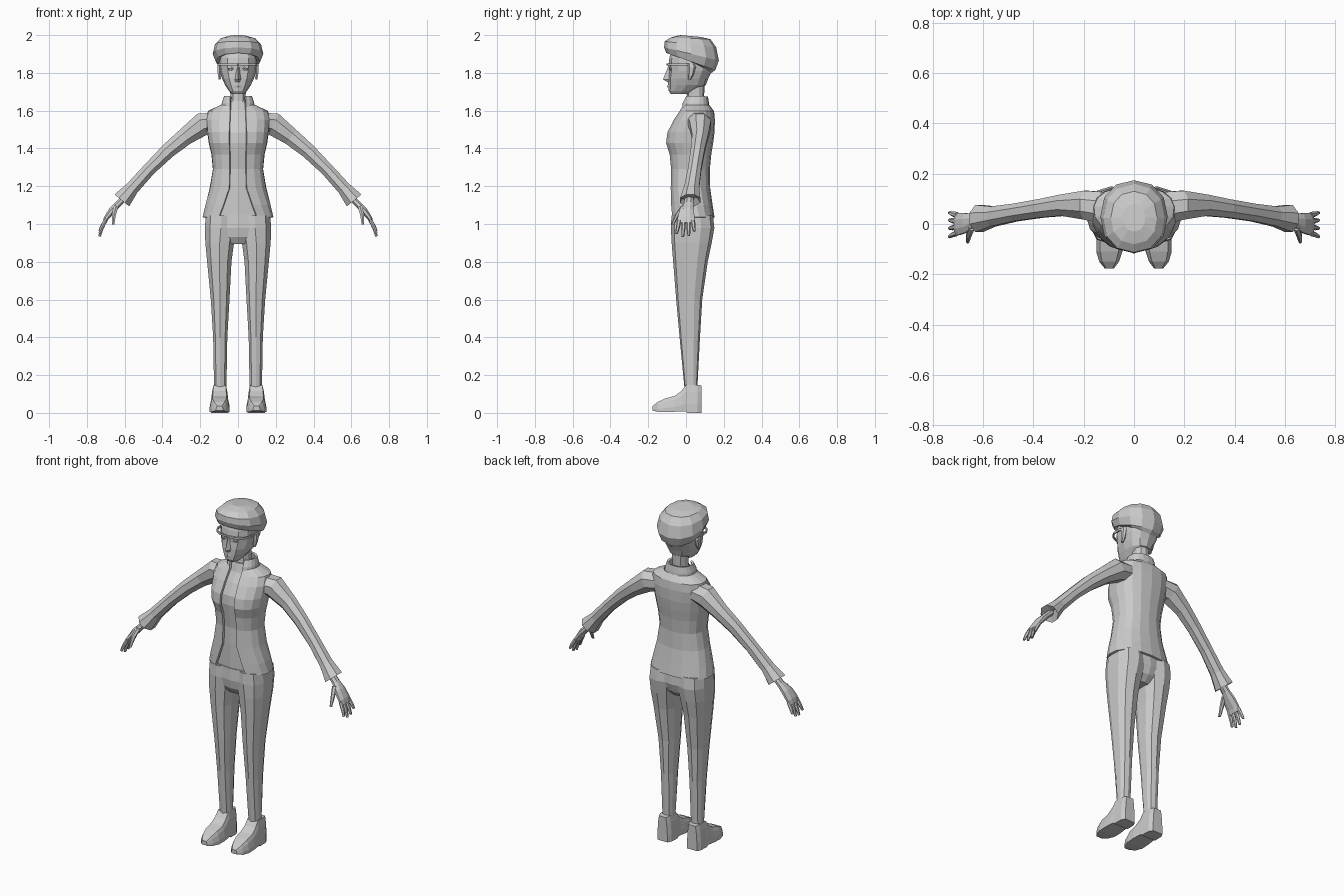
import bpy, bmesh, math
from mathutils import Vector

grey = bpy.data.materials.new("plain_grey")
grey.diffuse_color = (0.6, 0.6, 0.6, 1)


def loft(name, rings, closed=True, caps=True, mirror=False, thick=0):
    """Skin a list of equal-length point rings."""
    bm = bmesh.new()
    vs = [[bm.verts.new(p) for p in r] for r in rings]
    n = len(rings[0])
    for a, b in zip(vs, vs[1:]):
        for i in range(n if closed else n - 1):
            j = (i + 1) % n
            bm.faces.new((a[i], a[j], b[j], b[i]))
    if caps and closed:
        bm.faces.new(vs[0])
        bm.faces.new(vs[-1])
    bmesh.ops.recalc_face_normals(bm, faces=bm.faces)
    me = bpy.data.meshes.new(name)
    bm.to_mesh(me)
    bm.free()
    ob = bpy.data.objects.new(name, me)
    bpy.context.collection.objects.link(ob)
    me.materials.append(grey)
    if thick:
        m = ob.modifiers.new("thickness", 'SOLIDIFY')
        m.thickness, m.offset = thick, 0
    if mirror:
        m = ob.modifiers.new("mirror", 'MIRROR')
        m.use_clip = False
        m.use_mirror_merge = False
    return ob


def powr(v, e):
    return math.copysign(abs(v) ** e, v)


def oval(z, rx, yf, yb, n=12, x=0, e=0.85, zb=None):
    """Rounded ring; zb tilts the ring so its back sits at another height."""
    zb = z if zb is None else zb
    pts = []
    for i in range(n):
        t = 2 * math.pi * i / n
        c = powr(math.cos(t), e)
        pts.append((x + rx * powr(math.sin(t), e), (yf + yb) / 2 - (yb - yf) / 2 * c,
                    (z + zb) / 2 + (z - zb) / 2 * c))
    return pts


def open_oval(z, rx, yf, yb, gap, n=16, e=0.85, zb=None):
    """Ring left open at the front between x = -gap and x = gap."""
    zb = z if zb is None else zb
    t0 = math.asin((gap / rx) ** (1 / e))
    pts = []
    for i in range(n + 1):
        t = t0 + (2 * math.pi - 2 * t0) * i / n
        c = powr(math.cos(t), e)
        pts.append((rx * powr(math.sin(t), e), (yf + yb) / 2 - (yb - yf) / 2 * c,
                    (z + zb) / 2 + (z - zb) / 2 * c))
    return pts


def tube(name, path, n=8):
    """Mirrored limb: path of (x, y, z, half thickness, half depth)."""
    rings = []
    for i, (x, y, z, a, b) in enumerate(path):
        p, q = path[max(i - 1, 0)], path[min(i + 1, len(path) - 1)]
        d = Vector((q[0] - p[0], 0, q[2] - p[2])).normalized()
        u = Vector((-d.z, 0, d.x))
        rings.append([Vector((x, y, z)) + u * a * math.cos(t) + Vector((0, b * math.sin(t), 0))
                      for t in (2 * math.pi * (k + 0.5) / n for k in range(n))])
    return loft(name, rings, mirror=True)


# Jacket, open down the front
loft("jacket", [open_oval(*r) for r in (
    (1.035, .182, -.08, .145, .10), (1.10, .168, -.08, .135, .075),
    (1.19, .145, -.078, .122, .045), (1.29, .128, -.076, .12, .042),
    (1.37, .136, -.084, .128, .042), (1.43, .150, -.103, .138, .045),
    (1.485, .158, -.095, .145, .045), (1.55, .165, -.06, .147, .042),
    (1.595, .155, -.03, .143, .04), (1.625, .09, -.015, .12, .04))],
    closed=False, thick=.012)
# Standing collar
loft("collar", [open_oval(*r) for r in (
    (1.605, .085, -.022, .118, .04), (1.64, .08, -.018, .116, .04),
    (1.675, .068, .0, .11, .038))], closed=False, thick=.012)
# Shirt under the jacket
loft("shirt", [oval(*r) for r in (
    (1.03, .165, -.07, .13), (1.19, .132, -.07, .11), (1.29, .116, -.068, .108),
    (1.43, .135, -.088, .125), (1.485, .143, -.083, .13), (1.55, .14, -.05, .13),
    (1.60, .08, -.018, .11), (1.65, .05, -.003, .1))])

# Trousers
loft("pelvis", [oval(*r) for r in (
    (.895, .06, -.05, .09), (.93, .14, -.07, .125), (.98, .168, -.078, .142),
    (1.05, .166, -.074, .138))])
loft("trouser_leg", [oval(z, (xo - xi) / 2, yf, yb, 10, (xi + xo) / 2, .8)
                     for z, xi, xo, yf, yb in (
    (.13, .06, .128, -.008, .06), (.4, .055, .133, -.034, .074),
    (.6, .043, .146, -.052, .086), (.8, .032, .166, -.068, .115),
    (.9, .018, .176, -.076, .136), (.98, .002, .179, -.08, .15),
    (1.045, .002, .174, -.077, .143))], mirror=True)

# Boots: sections stepped from heel to toe
boot = []
for y, xi, xo, zb, zt in ((.083, .065, .13, 0, .145), (.06, .052, .142, 0, .148),
                          (.005, .05, .143, 0, .148), (-.002, .05, .144, .008, .146),
                          (-.025, .048, .147, .008, .115), (-.06, .044, .15, .006, .09),
                          (-.11, .046, .15, .004, .076), (-.15, .06, .138, .006, .058),
                          (-.177, .08, .116, .012, .036)):
    h, m, w = zt - zb, (xi + xo) / 2, (xo - xi) / 2
    half = ((w, 0), (w, .3), (w * .86, .75), (w * .7, 1))
    boot.append([(m + a, y, zb + h * b) for a, b in half]
                + [(m - a, y, zb + h * b) for a, b in reversed(half)])
loft("boot", boot, mirror=True)

# Sleeve with flared hollow cuff
tube("sleeve", [(.11, .062, 1.54, .055, .07), (.19, .075, 1.528, .066, .062),
                (.28, .075, 1.462, .05, .046), (.37, .062, 1.388, .043, .04),
                (.47, .046, 1.29, .037, .038), (.56, .03, 1.19, .039, .043),
                (.615, .022, 1.125, .054, .058), (.598, .022, 1.143, .03, .035)])
# Hand, fingers and thumb
tube("palm", [(.59, .02, 1.15, .018, .024), (.635, .014, 1.105, .018, .027),
              (.668, .004, 1.07, .019, .042), (.698, 0, 1.03, .014, .048),
              (.708, 0, 1.005, .011, .046)])
for name, y0, y1, z in (("index_finger", -.036, -.05, .95), ("middle_finger", -.012, -.017, .933),
                        ("ring_finger", .012, .015, .938), ("little_finger", .036, .044, .962)):
    tube(name, [(.702, y0, 1.02, .011, .012), (.722, (y0 + y1) / 2, (1.01 + z) / 2, .010, .0105),
                (.733, y1, z, .007, .007)], 6)
tube("thumb", [(.645, -.012, 1.095, .014, .016), (.657, -.045, 1.05, .012, .013),
               (.661, -.07, .998, .007, .008)], 6)

# Head and neck
loft("neck", [oval(*r, 10) for r in ((1.6, .055, .0, .1), (1.66, .042, .005, .095),
                                     (1.76, .045, .01, .1))])
loft("head", [oval(*r) for r in (
    (1.688, .033, -.08, .02), (1.705, .048, -.092, .05), (1.735, .068, -.094, .105),
    (1.77, .084, -.094, .118), (1.81, .096, -.09, .137), (1.84, .1, -.093, .148),
    (1.88, .1, -.088, .148), (1.94, .085, -.07, .12))])
loft("nose", [[(-w, -.085, z), (0, y, z), (w, -.085, z)] for z, w, y in (
    (1.752, .017, -.1), (1.766, .019, -.122), (1.80, .012, -.108), (1.835, .009, -.094))])
loft("mouth", [[(-.022, -.085, z), (0, y, z), (.022, -.085, z)] for z, y in (
    (1.722, -.096), (1.73, -.1), (1.737, -.097))])
loft("brow", [open_oval(z, .106, -.1, .06, .001, 14) for z in (1.84, 1.851)],
     closed=False, thick=.008)
loft("eye", [oval(z, w, y, -.06, 8, .038) for z, w, y in (
    (1.812, .008, -.084), (1.822, .018, -.089), (1.832, .008, -.087))], mirror=True)
loft("ear", [oval(z, w, .01, yb, 6, .097) for z, w, yb in (
    (1.765, .006, .025), (1.79, .011, .04), (1.83, .014, .052), (1.85, .008, .045))],
    mirror=True)

# Puffed flat cap, tilted down at the back
loft("cap", [oval(zf, rx, yf, yb, 12, 0, .9, zb) for zf, zb, rx, yf, yb in (
    (1.915, 1.80, .095, -.08, .135), (1.905, 1.815, .118, -.104, .155),
    (1.935, 1.865, .134, -.116, .174), (1.967, 1.935, .122, -.113, .16),
    (1.988, 1.978, .092, -.08, .13), (2.0, 1.99, .045, -.03, .08))])
